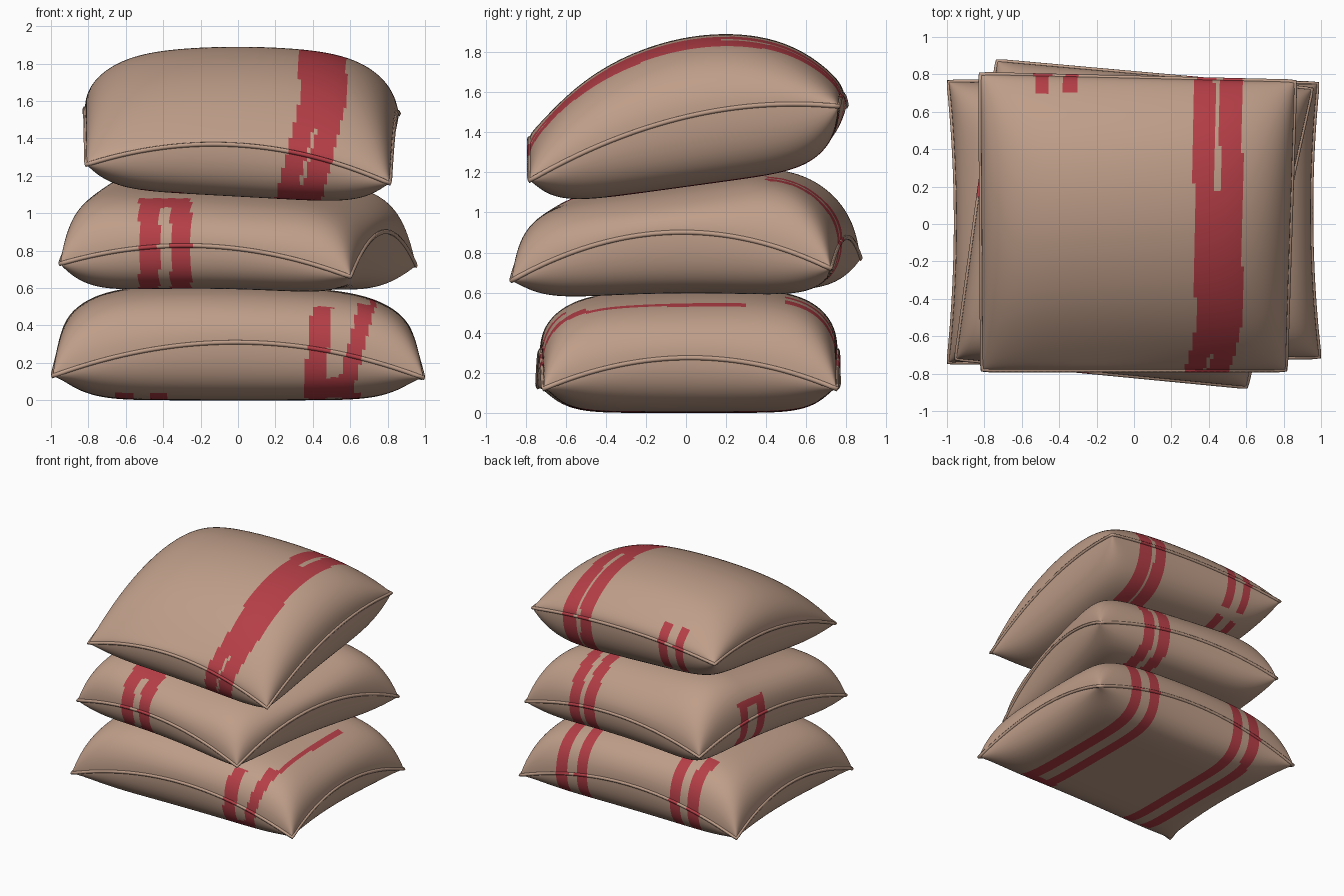
import bpy, bmesh, math

if "Cube" in bpy.data.objects:
    bpy.data.objects.remove(bpy.data.objects["Cube"])

def material(name, rgb):
    m = bpy.data.materials.new(name)
    m.diffuse_color = (*rgb, 1)
    m.use_nodes = True
    m.node_tree.nodes["Principled BSDF"].inputs["Base Color"].default_value = m.diffuse_color
    return m

CLOTH = material("tan cloth", (0.52, 0.34, 0.25))
RED = material("red stripe", (0.46, 0.048, 0.062))
N = 120          # grid cells per side
ANY = (-9, 9)


# Contact surfaces between the sacks
def ground(x, y):
    return 0.0

def lower_gap(x, y):
    return 0.615 - 0.02 * x + 0.02 * y - 0.06 * (x * x + y * y)

def upper_gap(x, y):
    return 1.15 - 0.055 * x + 0.137 * y - 0.6 * max(0, y - 0.3) ** 2

def upper_gap_under(x, y):
    return 1.15 - 0.055 * x + 0.137 * y

def crown(x, y):
    return 1.89 - 0.45 * (y - 0.2) ** 2 - 0.12 * x * x


def seam_point(u, v, corners, rise, pinch):
    """Position on the sheet between the corners (FL, FR, BR, BL), edges arched up."""
    w = [(1 - u) * (1 - v) / 4, (1 + u) * (1 - v) / 4,
         (1 + u) * (1 + v) / 4, (1 - u) * (1 + v) / 4]
    x, y, z = [sum(w[i] * corners[i][k] for i in range(4)) for k in range(3)]
    front, back, left, right = rise
    z += (1 - u * u) * v * v * (front if v < 0 else back)
    z += (1 - v * v) * u * u * (left if u < 0 else right)
    x *= 1 - pinch * (1 - v * v) * u * u
    return x, y, z


def paint(mesh, stripes):
    """Red where the face centre lies in a stripe."""
    mesh.materials.clear()
    mesh.materials.append(CLOTH)
    mesh.materials.append(RED)
    for p in mesh.polygons:
        c = p.center
        hit = False
        for axis, mid, width, along, zs, lean, zref in stripes:
            m = mid + lean * min(0, c.z - zref)
            if (abs(c[axis] - m) < width / 2 and along[0] < c[1 - axis] < along[1]
                    and zs[0] < c.z < zs[1]):
                hit = True
                break
        p.material_index = 1 if hit else 0
        p.use_smooth = True


def stripe(axis, mid, width, along=ANY, zs=ANY, lean=0, zref=0):
    return (axis, mid, width, along, zs, lean, zref)


def sack(name, corners, rise, pinch, top, under, stripes):
    # Puffed cloth: two grids joined at the seam
    bm = bmesh.new()
    ts = [math.sin(math.pi / 2 * (2 * i / N - 1)) for i in range(N + 1)]
    fs = [max(0, 1 - t ** 6) ** 0.45 for t in ts]
    grids = []
    for surface in (top, under):
        grid = {}
        for i, u in enumerate(ts):
            for j, v in enumerate(ts):
                edge = i in (0, N) or j in (0, N)
                if grids and edge:
                    grid[i, j] = grids[0][i, j]
                    continue
                x, y, z = seam_point(u, v, corners, rise, pinch)
                if not edge:
                    z += (surface(x, y) - z) * fs[i] * fs[j]
                grid[i, j] = bm.verts.new((x, y, z))
        for i in range(N):
            for j in range(N):
                q = [grid[i, j], grid[i + 1, j], grid[i + 1, j + 1], grid[i, j + 1]]
                bm.faces.new(q if not grids else q[::-1])
        grids.append(grid)
    mesh = bpy.data.meshes.new(name)
    bm.to_mesh(mesh)
    bm.free()
    paint(mesh, stripes)
    bpy.context.collection.objects.link(bpy.data.objects.new(name, mesh))

    # Piped seam around the rim
    k = 48
    s = [2 * i / k - 1 for i in range(k)]
    rim = ([(t, -1) for t in s] + [(1, t) for t in s]
           + [(-t, 1) for t in s] + [(-1, -t) for t in s])
    curve = bpy.data.curves.new(name + "_seam", 'CURVE')
    curve.dimensions = '3D'
    curve.bevel_depth = 0.013
    curve.bevel_resolution = 1
    sp = curve.splines.new('POLY')
    sp.points.add(len(rim) - 1)
    sp.use_cyclic_u = True
    for p, (u, v) in zip(sp.points, rim):
        p.co = (*seam_point(u, v, corners, rise, pinch), 1)
    ob = bpy.data.objects.new(name + "_seam", curve)
    bpy.context.collection.objects.link(ob)
    bpy.ops.object.select_all(action='DESELECT')
    ob.select_set(True)
    bpy.context.view_layer.objects.active = ob
    bpy.ops.object.convert(target='MESH')
    paint(bpy.context.view_layer.objects.active.data, stripes)


# Bottom sack: stripes on front, back and along the underside
FRONT, BACK = (-9, -0.5), (0.5, 9)
bottom = [
    stripe(0, 0.45, 0.11, FRONT, (-1, 0.5), 0.1, 0.5),
    stripe(0, 0.71, 0.09, FRONT, ANY, 0.25, 0.6),
    stripe(0, 0.49, 0.12, FRONT, (-1, 0.12)),
    stripe(0, 0.72, 0.04, (-0.5, 0.3), (0.4, 1)),
]
for c in (-0.6, -0.42, 0.42, 0.6):
    bottom.append(stripe(0, c, 0.1, BACK))
    bottom.append(stripe(0, c, 0.1, (-0.62, 9), (-1, 0.04)))
sack("bottom_sack",
     [(-0.99, -0.74, 0.13), (0.99, -0.71, 0.12), (0.98, 0.75, 0.12), (-0.99, 0.76, 0.13)],
     (0.185, 0.185, 0.16, 0.155), 0.04, lower_gap, ground, bottom)

# Middle sack: turned slightly, stripes on front, back and a loop on the left
middle = [stripe(0, c, 0.11, (-9, -0.45), (0, 1.08)) for c in (-0.475, -0.305)]
middle.append(stripe(0, -0.39, 0.2, (-9, -0.45), (1.03, 1.08)))
middle += [stripe(0, c, 0.1, (0.4, 9)) for c in (0.33, 0.48)]
middle += [stripe(1, c, 0.09, (-9, -0.6), (0.6, 1.05)) for c in (0.2, 0.38)]
middle.append(stripe(1, 0.29, 0.14, (-9, -0.6), (0.99, 1.05)))
sack("middle_sack",
     [(-0.95, -0.72, 0.73), (0.6, -0.87, 0.66), (0.95, 0.72, 0.72), (-0.73, 0.87, 0.77)],
     (0.13, 0.13, 0.15, 0.21), 0.0, upper_gap, lower_gap, middle)

# Top sack: tilted, wide double stripe over the top, a short pair at the back
top = [stripe(0, c, w, (-9, -0.4), ANY, 0.25, 1.6) for c, w in ((0.385, 0.11), (0.52, 0.12))]
top += [stripe(0, c, w, (-0.4, 9)) for c, w in ((0.375, 0.11), (0.52, 0.12))]
top.append(stripe(0, 0.45, 0.08, (-9, 0.18), (1.45, 3), 0.25, 1.6))
top.append(stripe(0, 0.45, 0.08, (-9, -0.4), (0, 1.15), 0.25, 1.6))
for c in (-0.49, -0.335):
    top.append(stripe(0, c, 0.075, (0.7, 9)))
    top.append(stripe(0, c, 0.075, (-0.6, 0.72), (0, 1.3)))
sack("top_sack",
     [(-0.81, -0.78, 1.26), (0.81, -0.78, 1.16), (0.86, 0.76, 1.53), (-0.82, 0.8, 1.53)],
     (0.155, 0.06, 0.13, 0.13), 0.0, crown, upper_gap_under, top)
